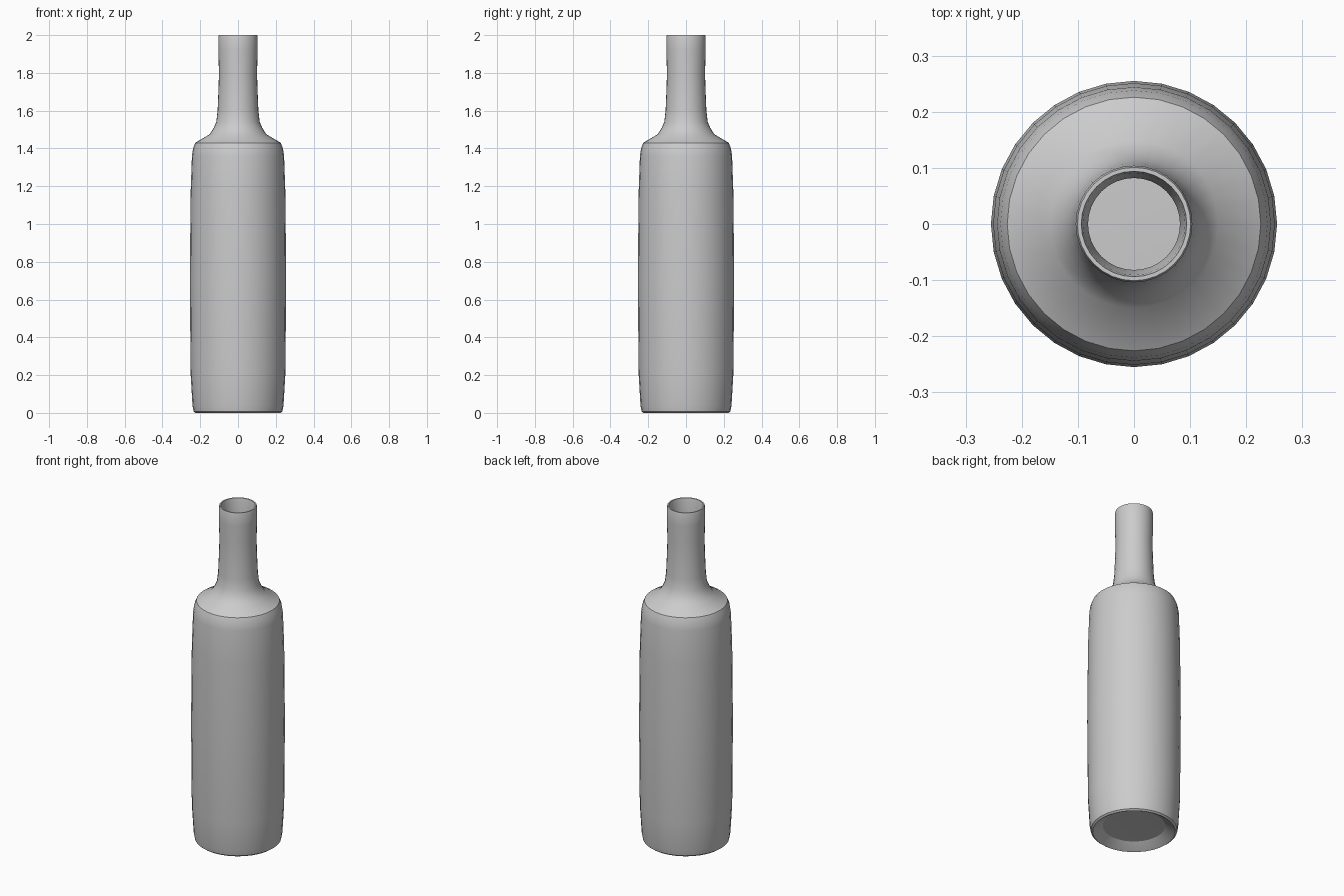
import bpy, bmesh, math

SIDES = 32

cube = bpy.data.objects.get("Cube")
if cube:
    bpy.data.objects.remove(cube)

# Plain grey glass
glass = bpy.data.materials.new("grey_glass")
glass.use_nodes = True
GREY = (0.6, 0.6, 0.6, 1)
glass.diffuse_color = GREY
glass.node_tree.nodes["Principled BSDF"].inputs["Base Color"].default_value = GREY


def lathe(name, profile, sides=SIDES):
    """Spin (radius, height) points round z; zero radius closes an end with a fan."""
    bm = bmesh.new()
    rings = []
    for r, z in profile:
        if r == 0:
            rings.append([bm.verts.new((0, 0, z))] * sides)
        else:
            angles = [math.tau * i / sides for i in range(sides)]
            rings.append([bm.verts.new((r * math.cos(a), r * math.sin(a), z)) for a in angles])
    for low, high in zip(rings, rings[1:]):
        for i in range(sides):
            j = (i + 1) % sides
            corners = dict.fromkeys((low[i], low[j], high[j], high[i]))
            bm.faces.new(list(corners))
    bmesh.ops.recalc_face_normals(bm, faces=bm.faces)
    mesh = bpy.data.meshes.new(name)
    bm.to_mesh(mesh)
    bm.free()
    mesh.materials.append(glass)
    obj = bpy.data.objects.new(name, mesh)
    bpy.context.collection.objects.link(obj)
    bpy.ops.object.select_all(action='DESELECT')
    obj.select_set(True)
    bpy.context.view_layer.objects.active = obj
    bpy.ops.object.shade_smooth_by_angle(angle=math.radians(30))
    return obj


# Outside, from the hollow underside up to the lip
underside = [(0, 0.04), (0.17, 0.035), (0.215, 0.005), (0.225, 0)]
body = [(0.235, 0.008), (0.241, 0.04), (0.251, 0.21), (0.255, 0.7), (0.251, 1.16), (0.244, 1.36)]
shoulder = [(0.238, 1.40), (0.226, 1.43), (0.15, 1.475), (0.128, 1.51), (0.115, 1.54)]
neck = [(0.108, 1.60), (0.103, 1.72), (0.101, 1.80), (0.104, 1.92), (0.104, 1.99), (0.101, 2.0)]

# Inside, from the lip down to the floor
inside = [(0.094, 2.0), (0.091, 1.985), (0.082, 1.90), (0.082, 1.56), (0.12, 1.48),
          (0.21, 1.40), (0.232, 1.16), (0.235, 0.7), (0.23, 0.21), (0.2, 0.06), (0, 0.07)]

bottle = lathe("bottle", underside + body + shoulder + neck + inside)
bottle.location.y = 0
